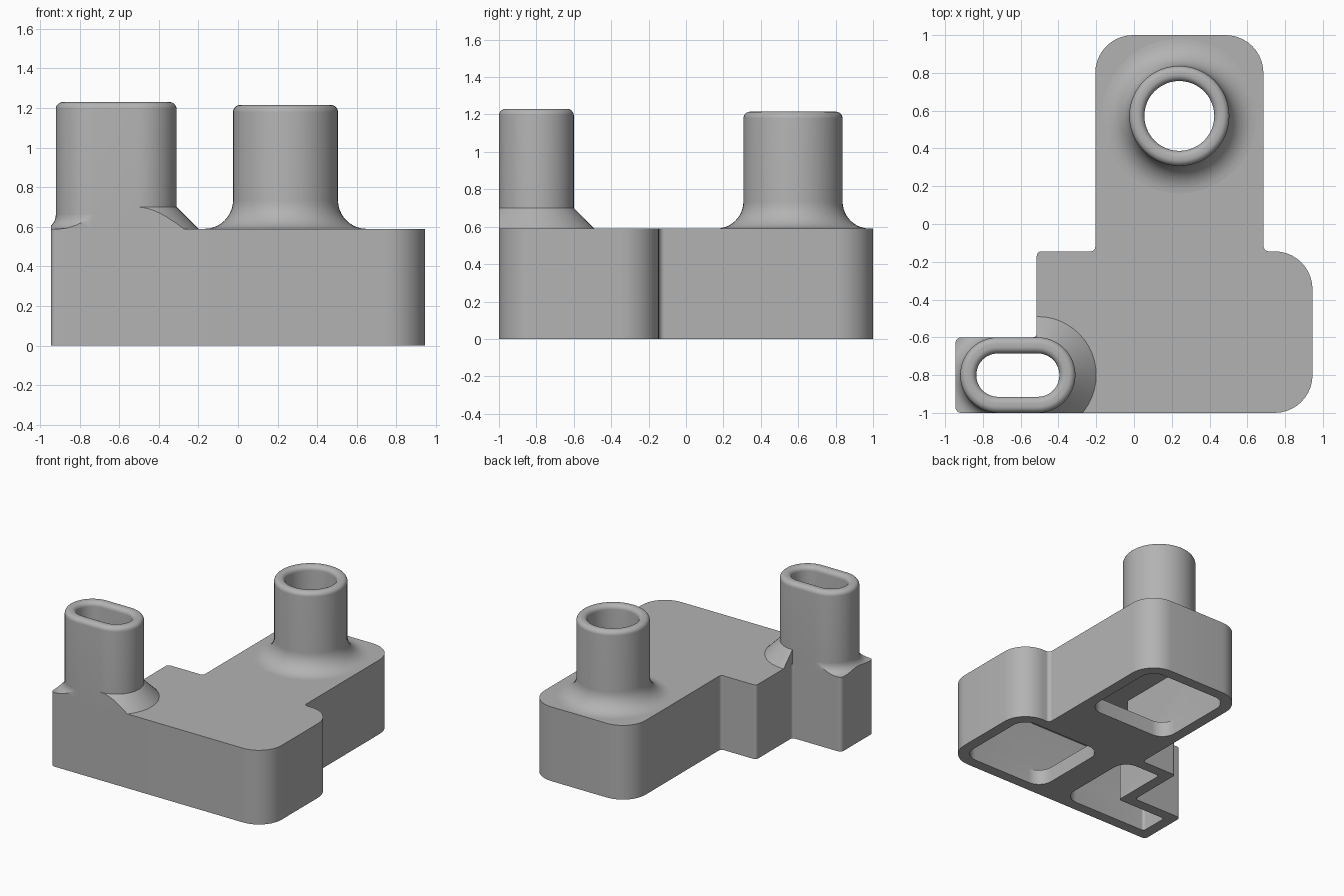
import bpy, bmesh, math
from mathutils import Vector

if "Cube" in bpy.data.objects:
    bpy.data.objects.remove(bpy.data.objects["Cube"])

H, WALL, FLOOR, ROOF = 0.59, 0.085, 0.12, 0.51

grey = bpy.data.materials.new("plain grey")
grey.diffuse_color = (0.45, 0.45, 0.45, 1)
grey.use_nodes = True
grey.node_tree.nodes["Principled BSDF"].inputs["Base Color"].default_value = grey.diffuse_color


def finish(bm, name):
    bmesh.ops.remove_doubles(bm, verts=bm.verts, dist=1e-5)
    bmesh.ops.recalc_face_normals(bm, faces=bm.faces)
    me = bpy.data.meshes.new(name)
    bm.to_mesh(me)
    bm.free()
    me.materials.append(grey)
    ob = bpy.data.objects.new(name, me)
    bpy.context.collection.objects.link(ob)
    return ob


def rounded(corners, n=10):
    """Polygon of (x, y, radius) with right-angled corners turned into arcs."""
    pts = []
    for i, (x, y, r) in enumerate(corners):
        p = Vector((x, y))
        a = (Vector(corners[i - 1][:2]) - p).normalized() * r
        b = (Vector(corners[(i + 1) % len(corners)][:2]) - p).normalized() * r
        for k in range(n + 1):
            t = math.pi / 2 * k / n
            pts.append(p + a * (1 - math.sin(t)) + b * (1 - math.cos(t)))
    return pts


def inset(corners, d):
    """Shift every edge of a counter-clockwise square-cornered outline inward."""
    out = []
    for i, (x, y, r) in enumerate(corners):
        p = Vector((x, y))
        e1 = (p - Vector(corners[i - 1][:2])).normalized()
        e2 = (Vector(corners[(i + 1) % len(corners)][:2]) - p).normalized()
        q = p + d * Vector((-e1.y - e2.y, e1.x + e2.x))
        out.append((q.x, q.y, 0.115 if r > 0.1 else 0.02))
    return out


def prism(name, pts, z0, z1):
    bm = bmesh.new()
    lo = [bm.verts.new((p[0], p[1], z0)) for p in pts]
    hi = [bm.verts.new((p[0], p[1], z1)) for p in pts]
    bm.faces.new(lo)
    bm.faces.new(hi)
    for i in range(len(pts)):
        j = (i + 1) % len(pts)
        bm.faces.new((lo[i], lo[j], hi[j], hi[i]))
    return finish(bm, name)


def stadium(cx, cy, half, r, n=24):
    """Two half circles joined by straight sides (a circle when half is 0)."""
    pts = []
    for sx, a0 in ((1, -math.pi / 2), (-1, math.pi / 2)):
        for k in range(n + 1):
            a = a0 + math.pi * k / n
            pts.append((cx + sx * half + r * math.cos(a), cy + r * math.sin(a)))
    if half == 0:
        pts = pts[:n] + pts[n + 1:-1]
    return pts


def loft(name, cx, cy, half, profile, caps=False):
    """Stack stadium rings given as (radius, z)."""
    bm = bmesh.new()
    rings = [[bm.verts.new((x, y, z)) for x, y in stadium(cx, cy, half, r)]
             for r, z in profile]
    for a, b in zip(rings, rings[1:]):
        for i in range(len(a)):
            j = (i + 1) % len(a)
            bm.faces.new((a[i], a[j], b[j], b[i]))
    if caps:
        bm.faces.new(rings[0])
        bm.faces.new(rings[-1])
    return finish(bm, name)


def arc(cr, cz, r, a0, a1, n=8):
    return [(cr + r * math.cos(math.radians(a0 + (a1 - a0) * k / n)),
             cz + r * math.sin(math.radians(a0 + (a1 - a0) * k / n)))
            for k in range(n + 1)]


def boolean(ob, cutter, op):
    m = ob.modifiers.new("cut", 'BOOLEAN')
    m.operation, m.object, m.solver = op, cutter, 'EXACT'
    bpy.context.view_layer.objects.active = ob
    bpy.ops.object.modifier_apply(modifier=m.name)
    bpy.data.objects.remove(cutter)


def box(x0, x1, y0, y1, z0, z1):
    return prism("clip", [(x0, y0), (x1, y0), (x1, y1), (x0, y1)], z0, z1)


# Hollow housing with a stepped outline
outline = [(-0.945, -1, 0.03), (0.945, -1, 0.2), (0.945, -0.145, 0.2),
           (0.685, -0.145, 0.03), (0.685, 1, 0.2), (-0.205, 1, 0.2),
           (-0.205, -0.145, 0.025), (-0.515, -0.145, 0.025),
           (-0.515, -0.6, 0.02), (-0.945, -0.6, 0.03)]
housing = prism("housing", rounded(outline), 0, H)
boolean(housing, prism("cavity", rounded(inset(outline, WALL)), FLOOR, ROOF),
        'DIFFERENCE')

# Three openings in the bottom plate
R = 0.115
openings = [
    [(-0.12, 0.2, R), (0.6, 0.2, R), (0.6, 0.915, R), (-0.12, 0.915, R)],
    [(0.12, -0.915, R), (0.86, -0.915, R), (0.86, -0.23, R), (0.12, -0.23, R)],
    [(-0.86, -0.915, 0.02), (-0.1, -0.915, R), (-0.1, -0.23, R),
     (-0.43, -0.23, 0.02), (-0.43, -0.685, 0.02), (-0.86, -0.685, 0.02)],
]
for o in openings:
    boolean(housing, prism("opening", rounded(o), -0.1, 0.2), 'DIFFERENCE')

# Spouts: (name, cx, cy, half straight length, outer, inner, top, base fillet)
E = 0.035
for name, cx, cy, half, ro, ri, top, fil in (
        ("round_spout", 0.24, 0.572, 0, 0.265, 0.185, 1.215, 0.145),
        ("slot_spout", -0.615, -0.8, 0.105, 0.2, 0.115, 1.23, 0)):
    boolean(housing, loft("bore", cx, cy, half, [(ri, 0.4), (ri, 0.8)], True),
            'DIFFERENCE')
    foot = arc(ro + fil, H + fil, fil, 270, 180, 10) if fil else [(ro, H)]
    loft(name, cx, cy, half, foot + arc(ro - E, top - E, E, 0, 90)
         + arc(ri + E, top - E, E, 90, 180) + [(ri, H)])

# Cone skirt on the right of the slot spout, trimmed to the housing
cone = loft("cone_skirt", -0.51, -0.8, 0,
            [(0.19, H), (0.31, H), (0.2, 0.7), (0.19, 0.7), (0.19, H)])
boolean(cone, box(-0.515, 0.2, -1, 0, 0.5, 0.8), 'INTERSECT')

# Small fillet on the left of the slot spout, trimmed to the housing
fillet = loft("left_fillet", -0.72, -0.8, 0, [(0.19, H)]
              + arc(0.27, H + 0.07, 0.07, 270, 180) + [(0.19, H + 0.07), (0.19, H)])
boolean(fillet, box(-0.945, -0.72, -1, -0.6, 0.5, 0.8), 'INTERSECT')

for ob in bpy.context.scene.objects:
    ob.select_set(True)
bpy.context.view_layer.objects.active = housing
bpy.ops.object.shade_smooth_by_angle(angle=math.radians(30))
